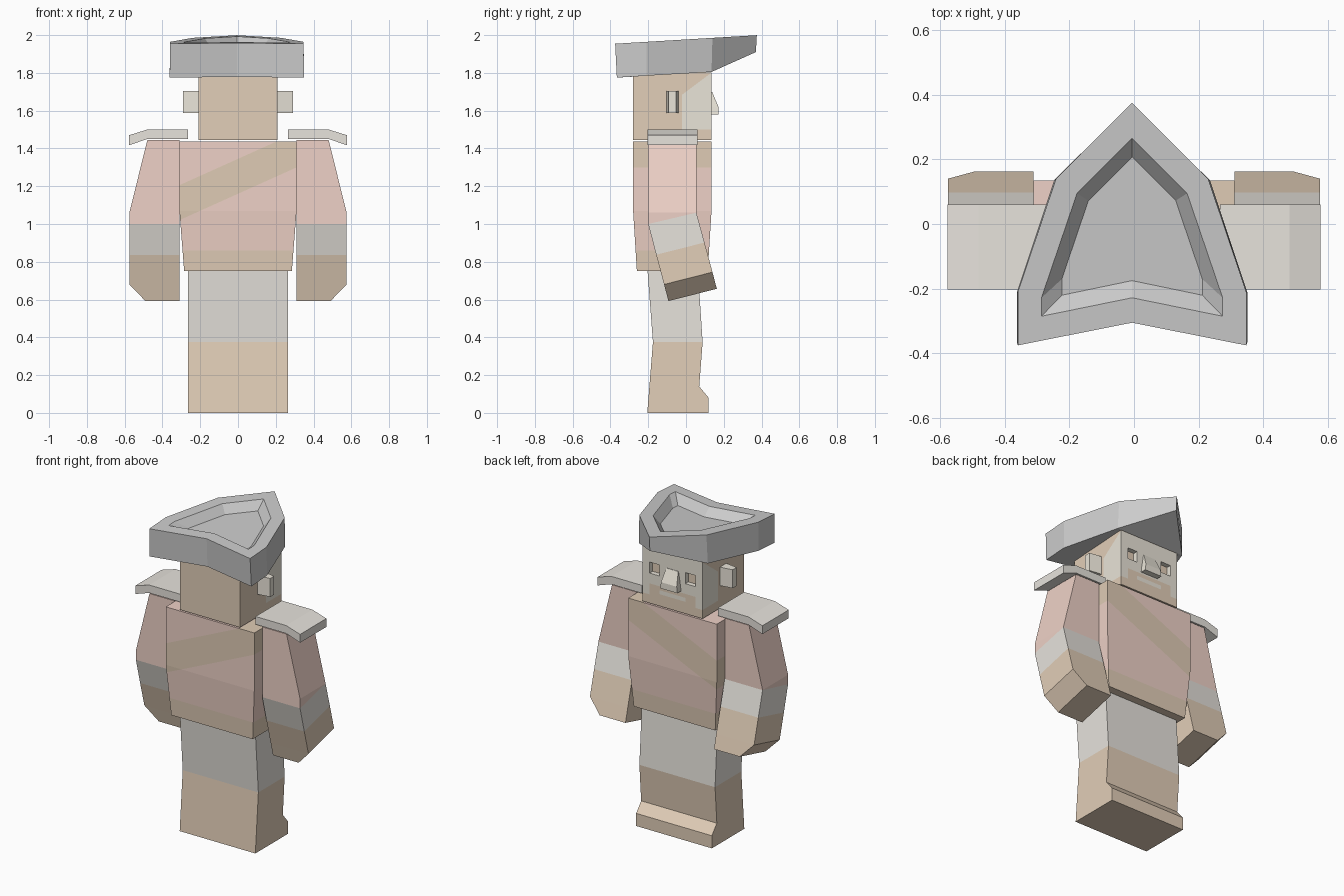
import bpy, bmesh
from mathutils import Vector

if "Cube" in bpy.data.objects:
    bpy.data.objects.remove(bpy.data.objects["Cube"])

COLORS = {"red": (0.86, 0.64, 0.57), "tan": (0.76, 0.62, 0.48), "cloth": (0.80, 0.77, 0.72),
          "skin": (0.82, 0.78, 0.69), "sash": (0.74, 0.60, 0.46), "felt": (0.56, 0.56, 0.56)}
MATS = {}
for key, c in COLORS.items():
    MATS[key] = bpy.data.materials.new(key)
    MATS[key].diffuse_color = (*c, 1)


def loft(rings):
    """Bridge closed rings of points and cap both ends."""
    bm = bmesh.new()
    vs = [[bm.verts.new(p) for p in r] for r in rings]
    n = len(vs[0])
    for a, b in zip(vs, vs[1:]):
        for i in range(n):
            j = (i + 1) % n
            bm.faces.new((a[i], a[j], b[j], b[i]))
    bm.faces.new(vs[0])
    bm.faces.new(vs[-1])
    return bm


def box_ring(x0, x1, y0, y1, z):
    return [(x0, y0, z), (x1, y0, z), (x1, y1, z), (x0, y1, z)]


def cut(bm, co, no):
    bmesh.ops.bisect_plane(bm, geom=bm.verts[:] + bm.edges[:] + bm.faces[:],
                           plane_co=co, plane_no=no, dist=1e-5)


def finish(name, bm, colors, pick=lambda c, n: 0):
    """Clean up, choose a colour for each face, and link the object."""
    bmesh.ops.remove_doubles(bm, verts=bm.verts[:], dist=1e-4)
    bmesh.ops.recalc_face_normals(bm, faces=bm.faces[:])
    for f in bm.faces:
        f.material_index = pick(f.calc_center_median(), f.normal)
    me = bpy.data.meshes.new(name)
    bm.to_mesh(me)
    bm.free()
    for c in colors:
        me.materials.append(MATS[c])
    ob = bpy.data.objects.new(name, me)
    bpy.context.collection.objects.link(ob)


# legs: one block from a side profile, split at the boot top
leg = [(-.205, 0), (.12, 0), (.12, .08), (.07, .14), (.088, .375), (.062, .77), (-.205, .77), (-.175, .375)]
bm = loft([[(x, y, z) for y, z in leg] for x in (-.265, .265)])
cut(bm, (0, 0, .375), (0, 0, 1))
finish("legs", bm, ["tan", "cloth"], lambda c, n: int(c.z > .375))

# torso with belt and diagonal sash
bm = loft([box_ring(-.285, .285, -.26, .115, .75), box_ring(-.31, .31, -.28, .135, 1.07),
           box_ring(-.31, .31, -.28, .135, 1.437)])
SLOPE, LOW, HIGH = .45, 1.16, 1.345
cut(bm, (0, 0, .86), (0, 0, 1))
for z in (LOW, HIGH):
    cut(bm, (0, 0, z), (-SLOPE, 0, 1))


def torso_color(c, n):
    if c.z < .86:
        return 1
    return 2 if LOW < c.z - SLOPE * c.x < HIGH else 0


finish("torso", bm, ["red", "tan", "sash"], torso_color)

# head with face patches and sunken eyes
EX0, EX1, EZ0, EZ1 = .09, .16, 1.635, 1.705
bm = loft([box_ring(-.21, .21, -.28, .135, z) for z in (1.445, 1.803)])
for x in (-EX1, -EX0, EX0, EX1):
    cut(bm, (x, 0, 0), (1, 0, 0))
for z in (1.5, 1.52, 1.545, 1.57, EZ0, EZ1):
    cut(bm, (0, 0, z), (0, 0, 1))
cut(bm, (0, -.02, 0), (0, 1, 0))
cut(bm, (0, 0, 1.70), (0, -.75, 1))
bm.normal_update()
eyes = [f for f in bm.faces for c in [f.calc_center_median()]
        if c.y > .13 and EX0 < abs(c.x) < EX1 and EZ0 < c.z < EZ1]
for f in bmesh.ops.extrude_discrete_faces(bm, faces=eyes)["faces"]:
    bmesh.ops.translate(bm, vec=(0, -.03, 0), verts=f.verts[:])


def head_color(c, n):
    if c.y > .08 and abs(n.y) > .5:
        if 1.5 < c.z < 1.57 and abs(c.x) < EX1:
            return int(1.52 < c.z < 1.545 and abs(c.x) < EX0)
        if c.y < .12:
            return 0
    return int(c.y > -.02 and c.z > 1.5 and c.z - .75 * c.y < 1.70)


finish("head", bm, ["tan", "skin"], head_color)

# nose wedge
bm = loft([box_ring(-.06, .06, .12, .172, 1.58), box_ring(-.055, .055, .12, .172, 1.62),
           box_ring(-.042, .042, .12, .138, 1.70)])
finish("nose", bm, ["skin"])

# mirrored parts
arm = [(.48, -.2, 1.445, .055, 1.445), (.575, -.2, 1.06, .055, 1.06), (.575, -.2, 1.0, .055, 1.06),
       (.575, -.158, .837, .098, .902), (.575, -.116, .68, .14, .745), (.49, -.093, .592, .163, .657)]
pad = [(.265, 1.45), (.48, 1.45), (.577, 1.417), (.577, 1.47), (.48, 1.5), (.265, 1.5)]


def arm_color(c, n):
    t = c.z - .25 * c.y
    return 0 if t > 1.048 else (1 if t > .878 else 2)


for s, side in ((1, "right"), (-1, "left")):
    # arm: sleeve, cuff and hand in one bent loft
    bm = loft([[(s * .31, yb, zb), (s * x, yb, zb), (s * x, yf, zf), (s * .31, yf, zf)]
               for x, yb, zb, yf, zf in arm])
    finish("arm_" + side, bm, ["red", "cloth", "tan"], arm_color)
    # shoulder pad
    bm = loft([[(s * x, y, z) for x, z in pad] for y in (-.203, .06)])
    finish("shoulder_pad_" + side, bm, ["cloth"])
    # ear
    bm = loft([[(s * x, -.072 - h, 1.588), (s * x, -.072 + h, 1.588),
                (s * x, -.072 + h, 1.705), (s * x, -.072 - h, 1.705)]
               for x, h in ((.2, .034), (.29, .02))])
    finish("ear_" + side, bm, ["skin"])

# three-cornered hat: underside, brim top, inner lip, sunken crown
CX = -.006


def top(y, d=0):
    return 1.977 + .06 * y - d


def hat_ring(half):
    right = [(CX + x, y, z) for x, y, z in half]
    left = [(CX - x, y, z) for x, y, z in half[-2:0:-1]]
    return right + left


outer = [(0, .375), (.235, .14), (.353, -.21), (.353, -.375), (0, -.305)]
lip = [(0, .265), (.17, .095), (.28, -.228), (.28, -.285), (0, -.228)]
crown = [(0, .207), (.135, .072), (.217, -.17), (.217, -.22), (0, -.175)]
under = [(0, .37, 1.91), (.241, .135, 1.805), (.356, -.21, 1.785), (.356, -.366, 1.775), (0, -.297, 1.779)]
bm = loft([hat_ring(under)] + [hat_ring([(x, y, top(y, d)) for x, y in pts])
                               for pts, d in ((outer, 0), (lip, 0), (crown, .05))])
bm.verts.ensure_lookup_table()
bmesh.ops.connect_verts(bm, verts=[bm.verts[1], bm.verts[7]])
finish("hat", bm, ["felt"])

for m in bpy.data.materials:
    if m.users and not m.is_grease_pencil:
        m.use_nodes = True
        m.node_tree.nodes["Principled BSDF"].inputs["Base Color"].default_value = m.diffuse_color
